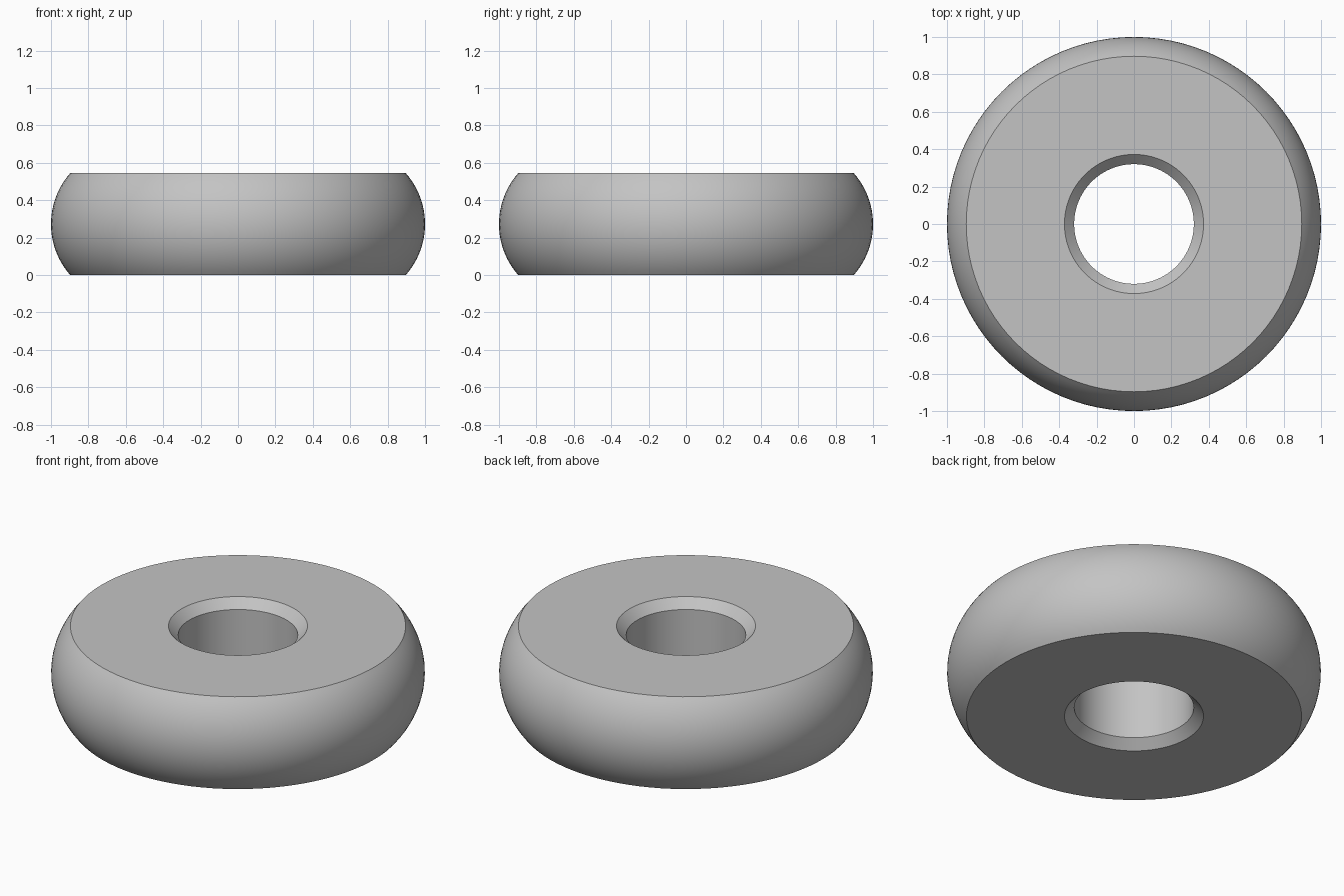
import bpy, bmesh, math

if "Cube" in bpy.data.objects:
    bpy.data.objects.remove(bpy.data.objects["Cube"])

SEGMENTS = 96
HEIGHT = 0.545
BORE_R, CHAMFER = 0.32, 0.052
RIM_R, BULGE = 0.897, 0.103
MID = HEIGHT / 2
ARC_R = (MID ** 2 + BULGE ** 2) / (2 * BULGE)   # radius of the bulging side
HALF = math.asin(MID / ARC_R)

# Closed cross-section: chamfered bore, then the rounded outer side
profile = [(BORE_R + CHAMFER, HEIGHT), (BORE_R, HEIGHT - CHAMFER),
           (BORE_R, CHAMFER), (BORE_R + CHAMFER, 0)]
ARC_STEPS = 24
for i in range(ARC_STEPS + 1):
    a = -HALF + 2 * HALF * i / ARC_STEPS
    profile.append((1 - ARC_R + ARC_R * math.cos(a), MID + ARC_R * math.sin(a)))

# Revolve the section about the z axis
bm = bmesh.new()
rings = []
for s in range(SEGMENTS):
    t = 2 * math.pi * s / SEGMENTS
    rings.append([bm.verts.new((r * math.cos(t), r * math.sin(t), z)) for r, z in profile])
n = len(profile)
for s in range(SEGMENTS):
    a, b = rings[s], rings[(s + 1) % SEGMENTS]
    for i in range(n):
        j = (i + 1) % n
        bm.faces.new((a[i], a[j], b[j], b[i]))
bmesh.ops.recalc_face_normals(bm, faces=bm.faces)
mesh = bpy.data.meshes.new("roller_ring")
bm.to_mesh(mesh)
bm.free()

ring = bpy.data.objects.new("roller_ring", mesh)
bpy.context.collection.objects.link(ring)

# Single grey finish
grey = bpy.data.materials.new("light_grey")
grey.diffuse_color = (0.55, 0.55, 0.55, 1)
grey.use_nodes = True
grey.node_tree.nodes["Principled BSDF"].inputs["Base Color"].default_value = grey.diffuse_color
mesh.materials.append(grey)

# Smooth curved sides, crisp rims
bpy.context.view_layer.objects.active = ring
ring.select_set(True)
bpy.ops.object.shade_smooth_by_angle(angle=math.radians(30))
